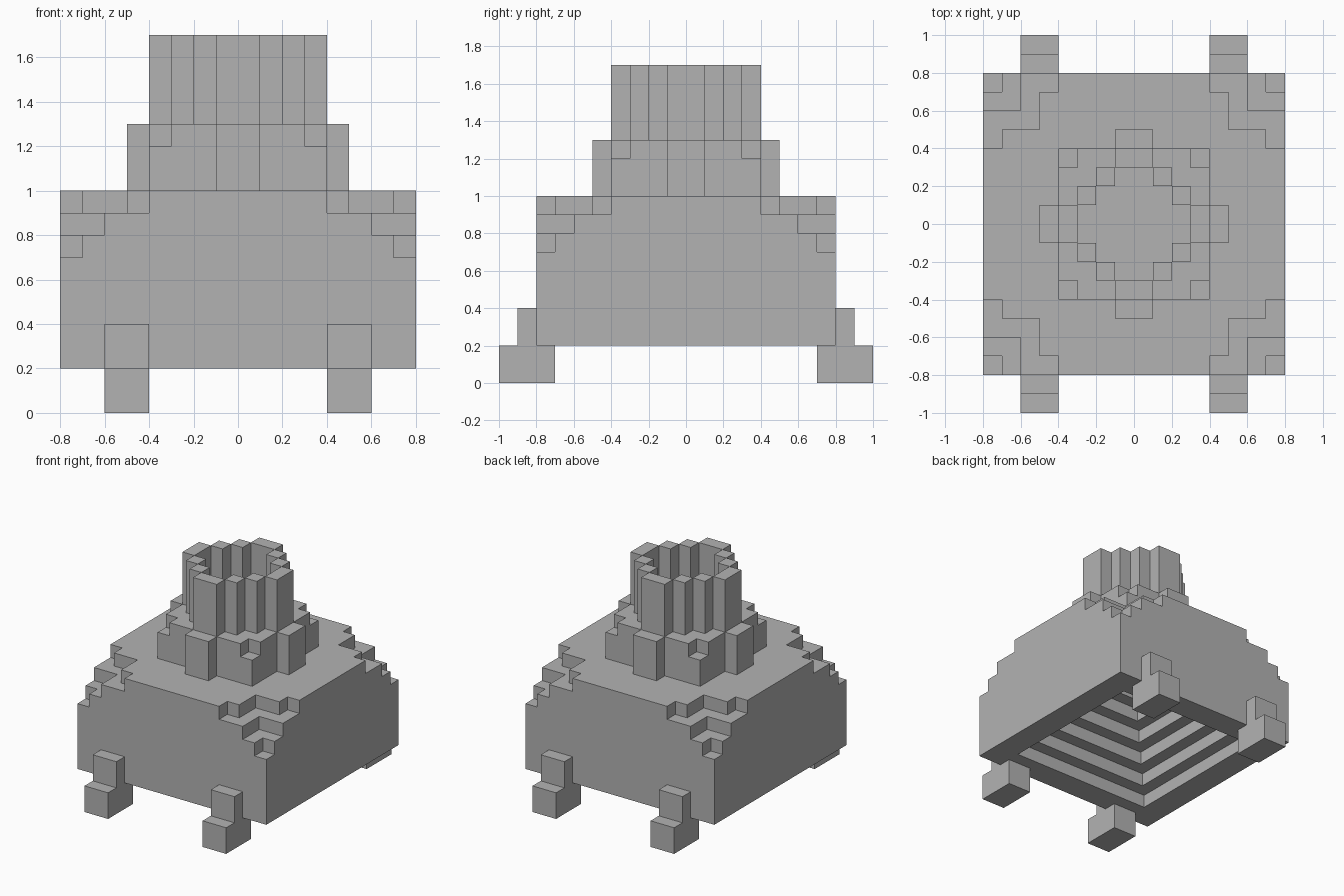
import bpy
import bmesh
import math
from mathutils import Vector

CELL = 0.1  # size of one building block

cube = bpy.data.objects.get("Cube")
if cube:
    bpy.data.objects.remove(cube, do_unlink=True)

stone = bpy.data.materials.new("plain_grey")
stone.use_nodes = True
stone.diffuse_color = (0.45, 0.45, 0.45, 1)
stone.node_tree.nodes["Principled BSDF"].inputs["Base Color"].default_value = (0.45, 0.45, 0.45, 1)


def fold(i):
    """Block index counted outward from the centre plane."""
    return i if i >= 0 else -1 - i


def block_part(name, levels, filled, side_x=0, side_y=0):
    """Blocks chosen by a symmetric rule, skinned and merged into flat faces."""
    span = range(-10, 10)
    cells = {(i, j, k) for i in span for j in span for k in levels
             if filled(fold(i), fold(j), k)
             and (i + 0.5) * side_x >= 0 and (j + 0.5) * side_y >= 0}
    bm = bmesh.new()
    for cell in cells:
        centre = Vector(cell) + Vector((0.5, 0.5, 0.5))
        for axis in range(3):
            for sign in (-1, 1):
                step = Vector((0, 0, 0))
                step[axis] = sign
                if tuple(int(c + s) for c, s in zip(cell, step)) in cells:
                    continue
                u, v = Vector((0, 0, 0)), Vector((0, 0, 0))
                u[(axis + 1) % 3] = 0.5
                v[(axis + 2) % 3] = 0.5 * sign
                mid = centre + step / 2
                ring = (mid - u - v, mid + u - v, mid + u + v, mid - u + v)
                bm.faces.new([bm.verts.new(p * CELL) for p in ring])
    bmesh.ops.remove_doubles(bm, verts=bm.verts[:], dist=CELL / 100)
    bmesh.ops.dissolve_limit(bm, angle_limit=math.radians(1),
                             verts=bm.verts[:], edges=bm.edges[:])
    mesh = bpy.data.meshes.new(name)
    bm.to_mesh(mesh)
    bm.free()
    mesh.materials.append(stone)
    obj = bpy.data.objects.new(name, mesh)
    bpy.context.collection.objects.link(obj)
    return obj


# Square body: stepped hollow underneath, stepped upper corners
CORNER_CUTS = {9: (4, 3, 3, 1), 8: (2, 2), 7: (1,)}


def body(a, b, k):
    if a > 7 or b > 7:
        return False
    hollow = max(a, b) < 8 - k
    cuts = CORNER_CUTS.get(k, ())
    c, d = 7 - a, 7 - b
    chipped = d < len(cuts) and c < cuts[d]
    return not hollow and not chipped


# Collar: square with a tab on each side, lowered corners and an open bore
def collar(a, b, k):
    square = max(a, b) < 4 and not (a == b == 3 and k == 12)
    tab = max(a, b) == 4 and min(a, b) == 0
    return (square or tab) and a + b > 2


# Chimney: thin diamond ring of columns
def chimney(a, b, k):
    return a + b == 3


# Foot: long toe block with a short upright against the body
def foot(a, b, k):
    return a in (4, 5) and (b in (7, 8, 9) if k < 2 else b == 8)


block_part("body", range(2, 10), body)
block_part("collar", range(10, 13), collar)
block_part("chimney", range(13, 17), chimney)
for y_name, sy in (("front", -1), ("back", 1)):
    for x_name, sx in (("left", 1), ("right", -1)):
        block_part(f"{y_name}_{x_name}_foot", range(0, 4), foot, sx, sy)
